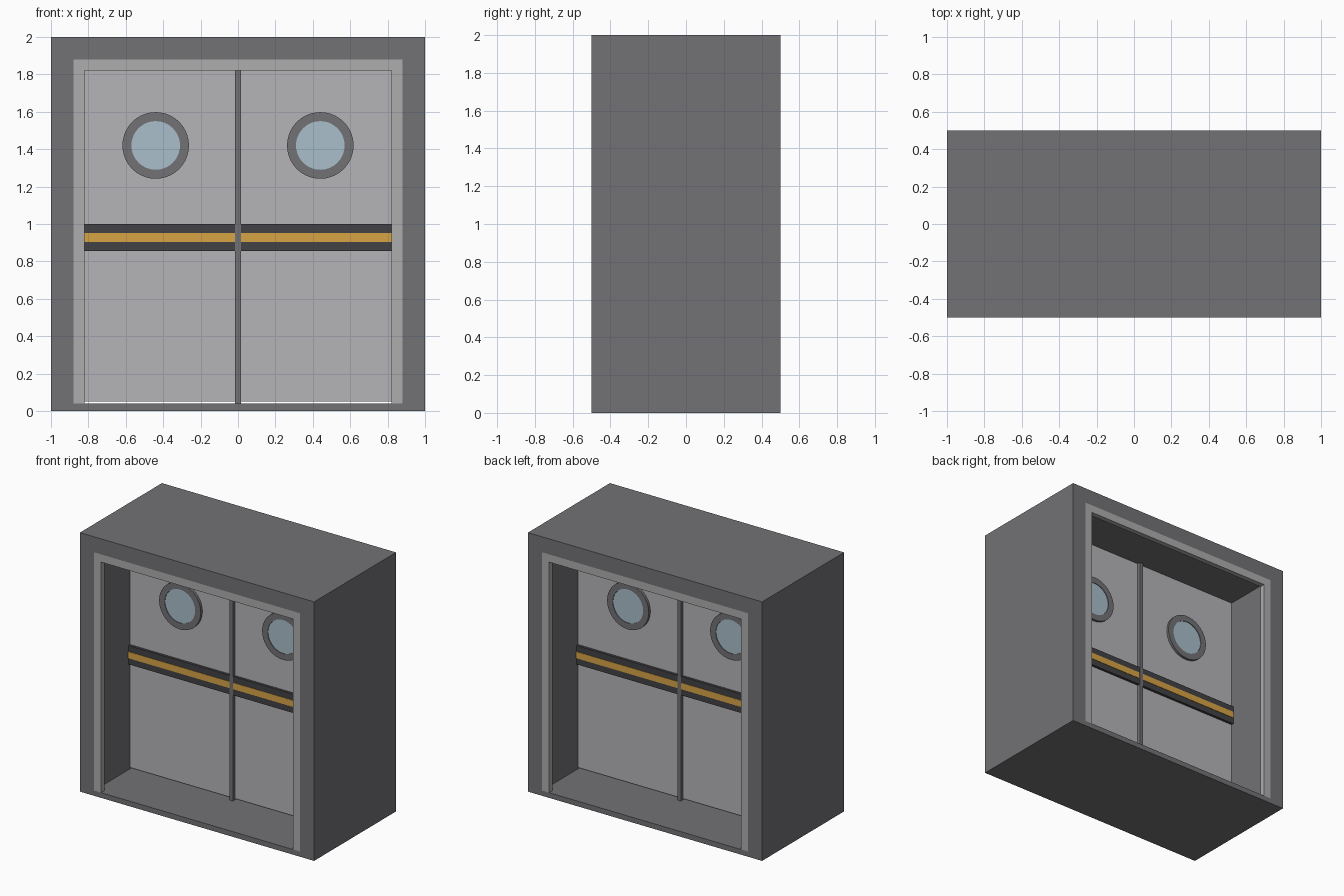
import bpy, bmesh
from math import cos, sin, tau

if "Cube" in bpy.data.objects:
    bpy.data.objects.remove(bpy.data.objects["Cube"])


def material(name, rgb):
    m = bpy.data.materials.new(name)
    m.diffuse_color = (*rgb, 1)
    m.use_nodes = True
    m.node_tree.nodes["Principled BSDF"].inputs["Base Color"].default_value = m.diffuse_color
    return m


FRAME = material("frame_grey", (0.17, 0.17, 0.18))
PANEL = material("panel_grey", (0.46, 0.46, 0.48))
TRIM = material("trim_grey", (0.42, 0.42, 0.42))
DARK = material("dark_grey", (0.055, 0.055, 0.06))
AMBER = material("amber", (0.68, 0.37, 0.06))
GLASS = material("pale_glass", (0.40, 0.52, 0.60))


def finish(name, bm, mat, smooth=False):
    bmesh.ops.recalc_face_normals(bm, faces=bm.faces)
    me = bpy.data.meshes.new(name)
    bm.to_mesh(me)
    bm.free()
    me.materials.append(mat)
    ob = bpy.data.objects.new(name, me)
    bpy.context.collection.objects.link(ob)
    if smooth:
        bpy.ops.object.select_all(action='DESELECT')
        ob.select_set(True)
        bpy.context.view_layer.objects.active = ob
        bpy.ops.object.shade_smooth_by_angle()
    return ob


def prism(name, outline, y0, y1, mat, smooth=False):
    """Extrude an (x, z) outline from y0 to y1."""
    bm = bmesh.new()
    face = bm.faces.new([bm.verts.new((x, y0, z)) for x, z in outline])
    ext = bmesh.ops.extrude_face_region(bm, geom=[face], use_keep_orig=True)
    verts = [g for g in ext["geom"] if isinstance(g, bmesh.types.BMVert)]
    bmesh.ops.translate(bm, verts=verts, vec=(0, y1 - y0, 0))
    return finish(name, bm, mat, smooth)


def ring(name, outer, inner, y0, y1, mat, smooth=False):
    """Closed tube between two (x, z) outlines with equal point counts."""
    bm = bmesh.new()
    loops = [[bm.verts.new((x, y, z)) for x, z in pts]
             for pts, y in ((outer, y0), (outer, y1), (inner, y1), (inner, y0))]
    n = len(outer)
    for a, b in zip(loops, loops[1:] + loops[:1]):
        for i in range(n):
            j = (i + 1) % n
            bm.faces.new((a[i], a[j], b[j], b[i]))
    return finish(name, bm, mat, smooth)


def rect(x0, x1, z0, z1):
    return [(x0, z0), (x1, z0), (x1, z1), (x0, z1)]


def circle(cx, cz, r, n=40):
    return [(cx + r * cos(tau * i / n), cz + r * sin(tau * i / n)) for i in range(n)]


# Deep outer frame with sill
ring("door_frame", rect(-1, 1, 0, 2), rect(-0.88, 0.88, 0.04, 1.88), -0.5, 0.5, FRAME)

# Thin lip around the opening, front and back
lip = [(-0.88, 0.04), (-0.82, 0.04), (-0.82, 1.82), (0.82, 1.82),
       (0.82, 0.04), (0.88, 0.04), (0.88, 1.88), (-0.88, 1.88)]
for side, y in (("front", -0.5), ("back", 0.46)):
    prism(side + "_trim", lip, y, y + 0.04, TRIM)

# Two door leaves, each with a porthole seen from both sides
for side, s in (("left", -1), ("right", 1)):
    x0, x1 = sorted((s * 0.005, s * 0.88))
    prism(side + "_door", rect(x0, x1, 0.05, 1.88), -0.06, 0.06, PANEL)
    ring(side + "_porthole_rim", circle(s * 0.44, 1.42, 0.178),
         circle(s * 0.44, 1.42, 0.13), -0.08, 0.08, FRAME, True)
    prism(side + "_porthole_glass", circle(s * 0.44, 1.42, 0.13), -0.075, 0.075, GLASS, True)

# Centre seam and horizontal striped band
prism("centre_seam", rect(-0.015, 0.015, 0.04, 1.88), -0.085, 0.085, FRAME)
prism("dark_band", rect(-0.88, 0.88, 0.855, 1.0), -0.08, 0.08, DARK)
prism("amber_stripe", rect(-0.88, 0.88, 0.903, 0.953), -0.083, 0.083, AMBER)
